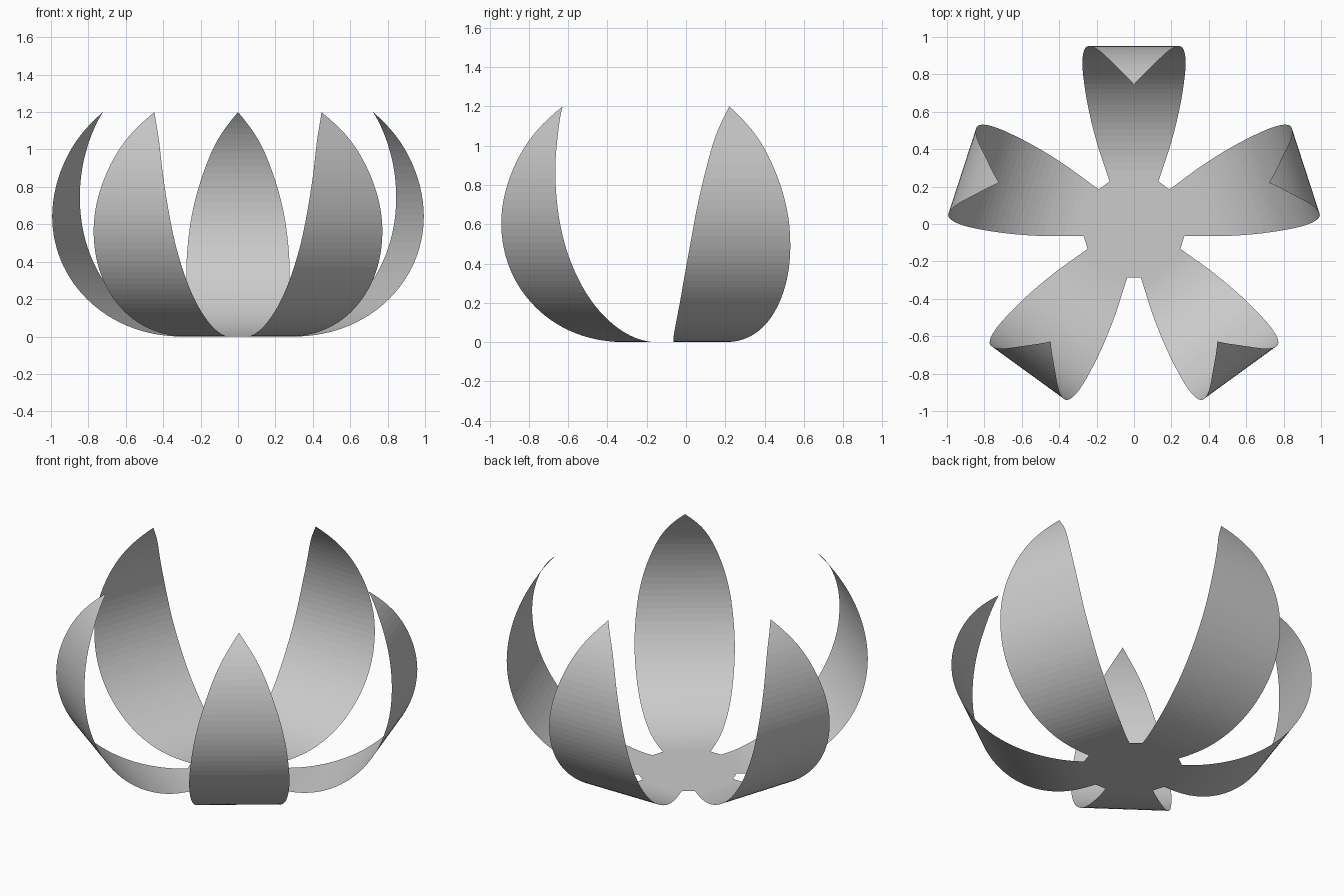
import bpy, math

cube = bpy.data.objects.get("Cube")
if cube:
    bpy.data.objects.remove(cube)

CENTRE_Y = -0.014
STEPS = 5          # segments per width sample
WIDTHS = [0.14, 0.199, 0.241, 0.266, 0.276, 0.267, 0.24, 0.186, 0.11, 0.0]
ANGLES = [math.radians(90 + 72 * i) for i in range(5)]
BASE_R, BASE_W = 0.241, 0.131

grey = bpy.data.materials.new("petal grey")
grey.use_nodes = True
grey.diffuse_color = (0.6, 0.6, 0.6, 1)
grey.node_tree.nodes["Principled BSDF"].inputs["Base Color"].default_value = (0.6, 0.6, 0.6, 1)


def make(name, verts, faces):
    mesh = bpy.data.meshes.new(name)
    mesh.from_pydata(verts, [], faces)
    mesh.materials.append(grey)
    obj = bpy.data.objects.new(name, mesh)
    bpy.context.collection.objects.link(obj)
    return obj


def place(angle, u, v, z):
    """Radial u, sideways v -> model space."""
    c, s = math.cos(angle), math.sin(angle)
    return (u * c - v * s, CENTRE_Y + u * s + v * c, z)


def width(p):
    """Smooth curve through the half-width samples."""
    i = min(int(p), len(WIDTHS) - 2)
    f = p - i
    b, c = WIDTHS[i], WIDTHS[i + 1]
    a = WIDTHS[i - 1] if i else 2 * b - c
    d = WIDTHS[i + 2] if i + 2 < len(WIDTHS) else 2 * c - b
    return b + f / 2 * (c - a + f * (2 * a - 5 * b + 4 * c - d + f * (3 * (b - c) + d - a)))


# Petal outline: inward curling elliptical arc with a pointed tip
rows = [(BASE_R, BASE_W, 0.0)]
count = (len(WIDTHS) - 1) * STEPS
for k in range(count + 1):
    t = math.radians(135.3) * k / count
    rise = 0.68 if t < math.pi / 2 else 0.732
    rows.append((0.27 + 0.695 * math.sin(t), width(k / STEPS), 0.68 - rise * math.cos(t)))

# Five petals
names = ["back", "back_right", "front_right", "front_left", "back_left"]
for name, angle in zip(names, ANGLES):
    verts = [place(angle, u, side * w, z) for u, w, z in rows[:-1] for side in (-1, 1)]
    verts.append(place(angle, rows[-1][0], 0, rows[-1][2]))
    last = len(verts) - 1
    faces = [(j, j + 2, j + 3, j + 1) for j in range(0, last - 2, 2)]
    faces.append((last - 2, last, last - 1))
    make(name + "_petal", verts, faces)

# Ten-sided base joining the petals
make("base", [place(a, BASE_R, s * BASE_W, 0) for a in ANGLES for s in (-1, 1)],
     [tuple(range(10))])
